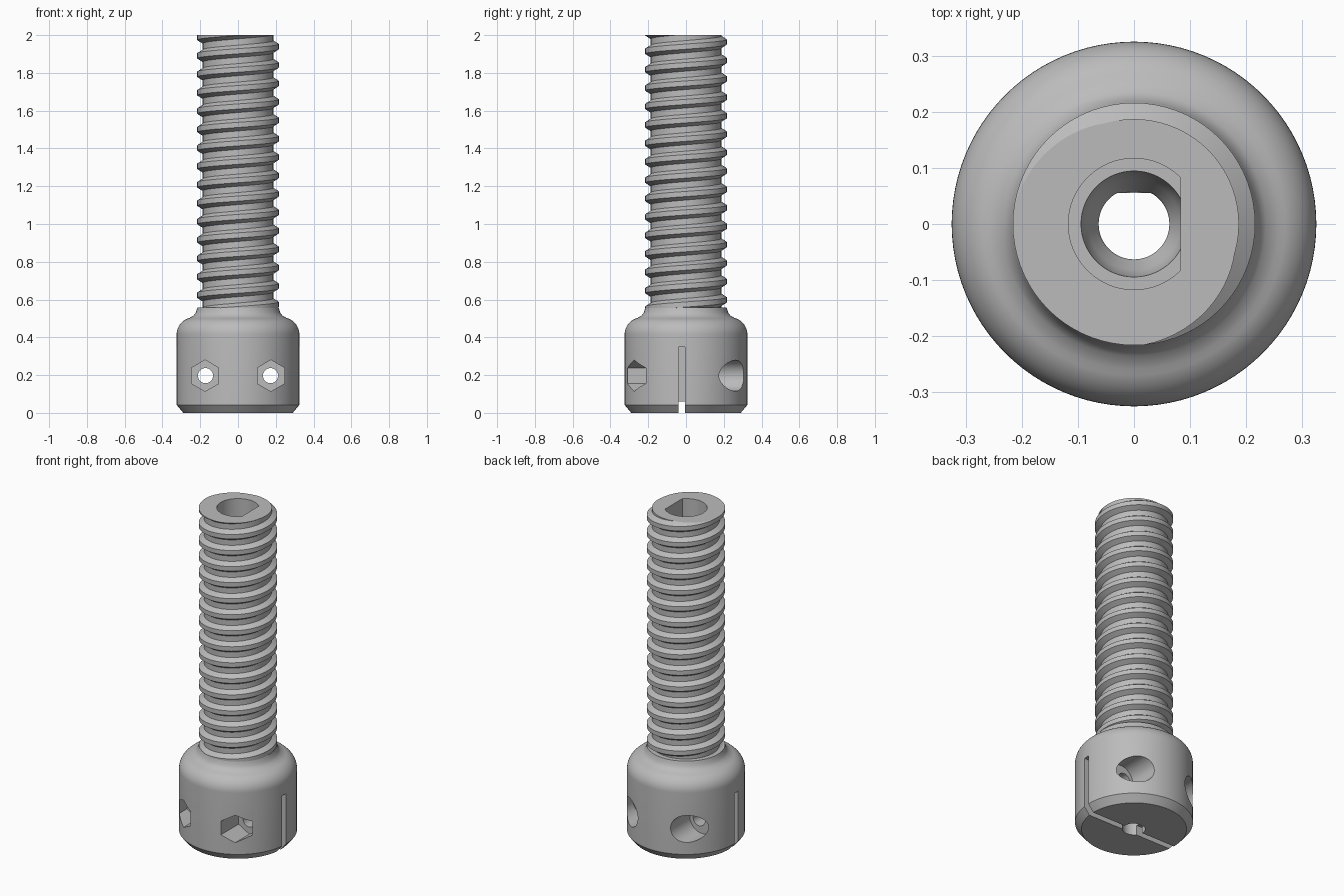
import bpy, bmesh
from math import sin, cos, pi, radians

cube = bpy.data.objects.get("Cube")
if cube:
    bpy.data.objects.remove(cube, do_unlink=True)

grey = bpy.data.materials.new("plain_grey")
grey.use_nodes = True
grey.diffuse_color = (0.5, 0.5, 0.5, 1)
grey.node_tree.nodes["Principled BSDF"].inputs["Base Color"].default_value = (0.5, 0.5, 0.5, 1)


def finish(name, bm):
    bmesh.ops.recalc_face_normals(bm, faces=bm.faces)
    mesh = bpy.data.meshes.new(name)
    bm.to_mesh(mesh)
    bm.free()
    mesh.materials.append(grey)
    obj = bpy.data.objects.new(name, mesh)
    bpy.context.collection.objects.link(obj)
    return obj


def lathe(name, profile, sides=96):
    """Solid of revolution from (radius, height) points, capped at both ends."""
    bm = bmesh.new()
    rings = [[bm.verts.new((r * cos(2 * pi * i / sides), r * sin(2 * pi * i / sides), z))
              for i in range(sides)] for r, z in profile]
    for a, b in zip(rings, rings[1:]):
        for i in range(sides):
            j = (i + 1) % sides
            bm.faces.new((a[i], a[j], b[j], b[i]))
    bm.faces.new(rings[0])
    bm.faces.new(rings[-1])
    return finish(name, bm)


def prism(name, outline, lo, hi, axis="z"):
    """Extrude a 2D outline along z, or along y for outlines in x and z."""
    bm = bmesh.new()
    place = (lambda a, b, h: (a, b, h)) if axis == "z" else (lambda a, b, h: (a, h, b))
    ends = [[bm.verts.new(place(a, b, h)) for a, b in outline] for h in (lo, hi)]
    n = len(outline)
    for i in range(n):
        j = (i + 1) % n
        bm.faces.new((ends[0][i], ends[0][j], ends[1][j], ends[1][i]))
    bm.faces.new(ends[0])
    bm.faces.new(ends[1])
    return finish(name, bm)


def circle(r, n=64, cx=0, cy=0, turn=0):
    return [(cx + r * cos(2 * pi * i / n + turn), cy + r * sin(2 * pi * i / n + turn))
            for i in range(n)]


def box(name, x0, x1, y0, y1, z0, z1):
    return prism(name, [(x0, y0), (x1, y0), (x1, y1), (x0, y1)], z0, z1)


def cut(target, cutters):
    bpy.context.view_layer.objects.active = target
    for c in cutters:
        mod = target.modifiers.new("cut", "BOOLEAN")
        mod.operation = "DIFFERENCE"
        mod.solver = "EXACT"
        mod.object = c
        bpy.ops.object.modifier_apply(modifier=mod.name)


# Threaded shaft: a trapezoid profile wound along a right-handed helix
PITCH, ROOT, CREST, STEPS = 0.0975, 0.187, 0.216, 72
TOP, LOW = 2.0, 0.53
bm = bmesh.new()
section = [(CREST, -0.14), (CREST, 0.14), (ROOT, 0.33), (ROOT, 0.67)]
turns = 18
start = TOP + PITCH * (2 - turns - radians(225) / (2 * pi))
helix = []
for i in range(turns * STEPS + 1):
    t = 2 * pi * i / STEPS
    helix.append([bm.verts.new((r * cos(t), r * sin(t), start + PITCH * (i / STEPS + f)))
                  for r, f in section])
for i in range((turns - 1) * STEPS):
    for k in range(4):
        if k < 3:
            upper = (helix[i + 1][k + 1], helix[i][k + 1])
        else:
            upper = (helix[i + 1 + STEPS][0], helix[i + STEPS][0])
        bm.faces.new((helix[i][k], helix[i + 1][k]) + upper)
for z, up in ((TOP, 1), (LOW, -1)):
    cutout = bmesh.ops.bisect_plane(bm, geom=bm.verts[:] + bm.edges[:] + bm.faces[:], dist=1e-6,
                                    plane_co=(0, 0, z), plane_no=(0, 0, up), clear_outer=True)
    rim = [e for e in cutout["geom_cut"] if isinstance(e, bmesh.types.BMEdge)]
    bmesh.ops.contextual_create(bm, geom=rim)
for v in [v for v in bm.verts if not v.link_faces]:
    bm.verts.remove(v)
shaft = finish("threaded_shaft", bm)

# Clamp head: chamfered foot, rounded shoulder and a flared neck
shoulder = [(0.235 + 0.09 * cos(a), 0.415 + 0.09 * sin(a))
            for a in (radians(7.5 * i) for i in range(11))]
head = lathe("clamp_head", [(0.29, 0), (0.325, 0.042)] + shoulder +
             [(0.235, 0.515), (0.224, 0.53), (0.219, 0.545), (0.215, 0.558)])

# Bores: wide flatted bore, bowl seat, then a narrow flatted shaft hole
wide_bore = prism("wide_bore", [(min(x, 0.083), y) for x, y in circle(0.117)], 0.5, 2.1)
bowl = lathe("bowl", [(0.058, 0.38), (0.066, 0.4), (0.082, 0.43), (0.092, 0.46), (0.095, 0.51)], 64)
shaft_hole = prism("shaft_hole", [(x, min(y, 0.055)) for x, y in circle(0.063)], -0.1, 0.45)
cutters = [wide_bore, bowl, shaft_hole]

# Screw holes with nut pockets in front and round counterbores behind, plus side slots
for s in (-1, 1):
    cutters += [
        prism("screw_hole", circle(0.04, 32, s * 0.172, 0.197), -0.5, 0.5, "y"),
        prism("nut_pocket", circle(0.083, 6, s * 0.174, 0.197, pi / 2), -0.5, -0.14, "y"),
        prism("counterbore", circle(0.082, 48, s * 0.192, 0.197), 0.12, 0.5, "y"),
        box("side_slot", *sorted((s * 0.1, s * 0.5)), -0.04, -0.004, -0.1, 0.348),
    ]
cutters.append(box("foot_groove", -0.5, 0.5, -0.039, -0.005, -0.1, 0.06))

cut(shaft, [wide_bore])
cut(head, cutters)
for c in cutters:
    bpy.data.objects.remove(c, do_unlink=True)

# Smooth shading with crisp machined edges
for obj in (shaft, head):
    bpy.ops.object.select_all(action="DESELECT")
    obj.select_set(True)
    bpy.context.view_layer.objects.active = obj
    bpy.ops.object.shade_smooth_by_angle(angle=radians(30))
